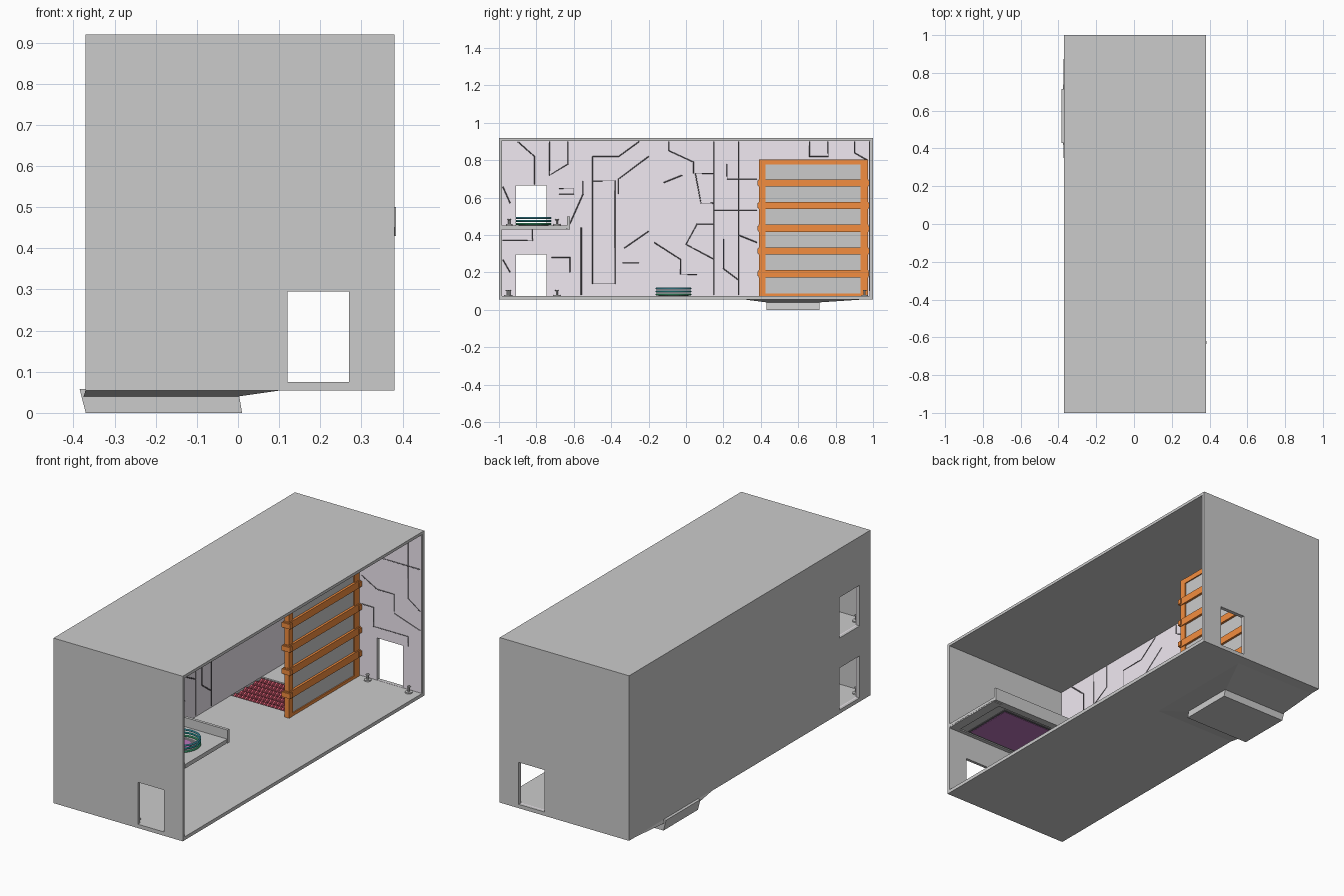
import bpy, bmesh, math
from mathutils import Vector

if "Cube" in bpy.data.objects:
    bpy.data.objects.remove(bpy.data.objects["Cube"])


def mat(name, rgb):
    m = bpy.data.materials.new(name)
    m.diffuse_color = (*rgb, 1)
    m.use_nodes = True
    m.node_tree.nodes["Principled BSDF"].inputs["Base Color"].default_value = m.diffuse_color
    return m


LILAC = mat("lilac", (0.88, 0.82, 0.89))
DARK = mat("dark", (0.16, 0.15, 0.17))
ORANGE = mat("orange", (0.9, 0.27, 0.05))
RED = mat("red", (0.8, 0.13, 0.2))
PURPLE = mat("purple", (0.5, 0.18, 0.5))
TEAL = mat("teal", (0.03, 0.5, 0.5))
GREEN = mat("green", (0.08, 0.65, 0.3))
CYAN = mat("cyan", (0.1, 0.6, 0.75))


def make(name, bm, material=None):
    bmesh.ops.recalc_face_normals(bm, faces=bm.faces)
    me = bpy.data.meshes.new(name)
    bm.to_mesh(me)
    bm.free()
    ob = bpy.data.objects.new(name, me)
    bpy.context.collection.objects.link(ob)
    if material:
        me.materials.append(material)
    return ob


def add_box(bm, x, y, z):
    vs = bmesh.ops.create_cube(bm, size=1)["verts"]
    for v in vs:
        v.co = Vector([(r[0] + r[1]) / 2 + c * (r[1] - r[0]) for c, r in zip(v.co, (x, y, z))])


def box(name, x, y, z, material=None):
    bm = bmesh.new()
    add_box(bm, x, y, z)
    return make(name, bm, material)


def hull(name, lower, upper):
    # convex solid between two rectangles given as (x0, x1, y0, y1, z)
    bm = bmesh.new()
    for x0, x1, y0, y1, z in (lower, upper):
        for p in ((x0, y0), (x1, y0), (x1, y1), (x0, y1)):
            bm.verts.new((*p, z))
    bmesh.ops.convex_hull(bm, input=bm.verts)
    return make(name, bm)


def cutter(name, x, y, z):
    ob = box(name, x, y, z)
    ob.hide_render = True
    ob.display_type = 'WIRE'
    return ob


def cut(ob, *cutters):
    for c in cutters:
        m = ob.modifiers.new("cut", 'BOOLEAN')
        m.operation, m.solver, m.object = 'DIFFERENCE', 'EXACT', c


def torus(name, loc, radius, tube, material, seg=32):
    bpy.ops.mesh.primitive_torus_add(location=loc, major_radius=radius, minor_radius=tube,
                                     major_segments=seg, minor_segments=8)
    ob = bpy.context.object
    ob.name = name
    if material:
        ob.data.materials.append(material)
    bpy.ops.object.shade_smooth_by_angle()


def cylinder(name, loc, radius, depth, material=None, sides=24):
    bpy.ops.mesh.primitive_cylinder_add(location=loc, radius=radius, depth=depth, vertices=sides)
    ob = bpy.context.object
    ob.name = name
    if material:
        ob.data.materials.append(material)


# Cutters for the room, doorways and pit
cavity = cutter("cavity_cutter", (-0.355, 0.5), (-0.985, 0.985), (0.073, 0.905))
end_doors = cutter("end_door_cutter", (0.12, 0.27), (-1.2, 1.2), (0.075, 0.295))
low_door = cutter("low_door_cutter", (-0.5, -0.3), (-0.91, -0.745), (0.075, 0.295))
high_door = cutter("high_door_cutter", (-0.5, -0.3), (-0.91, -0.745), (0.452, 0.665))
pit = cutter("pit_cutter", (-0.354, -0.008), (0.445, 0.7), (0.012, 0.2))

# Room shell, open on the right side
shell = box("room_shell", (-0.37, 0.38), (-1, 1), (0.055, 0.92))
cut(shell, cavity, end_doors, low_door, high_door, pit)

# Pit tray and shallow skirt below the floor
tray = hull("pit_tray", (-0.37, 0.01, 0.43, 0.715, 0.0), (-0.385, 0.0, 0.43, 0.715, 0.058))
skirt = hull("pit_skirt", (-0.375, 0.0, 0.43, 0.715, 0.04), (-0.37, 0.12, 0.3, 0.97, 0.057))
cut(tray, pit)
cut(skirt, pit)

# Lilac wall cladding
side_panel = box("side_wall_cladding", (-0.356, -0.35), (-0.984, 0.984), (0.074, 0.904), LILAC)
cut(side_panel, low_door, high_door)
end_panel = box("end_wall_cladding", (-0.35, 0.378), (0.98, 0.986), (0.074, 0.904), LILAC)
cut(end_panel, end_doors)


def seams(name, lines, place):
    cu = bpy.data.curves.new(name, 'CURVE')
    cu.dimensions = '3D'
    cu.bevel_depth, cu.bevel_resolution = 0.0028, 0
    for line in lines:
        sp = cu.splines.new('POLY')
        sp.points.add(len(line) - 1)
        for p, q in zip(sp.points, line):
            p.co = (*place(*q), 1)
    cu.materials.append(DARK)
    bpy.context.collection.objects.link(bpy.data.objects.new(name, cu))


# Jagged seams in the cladding
seams("side_wall_seams_left", [
    [(-.63, .9), (-.63, .78), (-.73, .72), (-.73, .9)],
    [(-.5, .82), (-.36, .82), (-.25, .9)],
    [(-.5, .69), (-.38, .69), (-.38, .14), (-.5, .14), (-.5, .82)],
    [(-.55, .69), (-.55, .62), (-.63, .44)], [(-.56, .44), (-.56, .08)],
    [(-.2, .82), (-.36, .7), (-.36, .62)], [(-.2, .42), (-.33, .33)],
    [(-.98, .37), (-.82, .37), (-.82, .43)], [(-.9, .9), (-.81, .82), (-.81, .67)],
    [(-.72, .28), (-.62, .28), (-.62, .2)], [(-.68, .65), (-.6, .65), (-.6, .62), (-.68, .62)],
    [(-.98, .27), (-.94, .2)], [(-.98, .66), (-.94, .57)], [(-.34, .25), (-.25, .25)],
], lambda y, z: (-0.35, y, z))
seams("side_wall_seams_right", [
    [(-.09, .9), (-.09, .85), (.04, .79), (.04, .73), (.15, .73)],
    [(.05, .73), (.08, .57), (.15, .57)], [(.15, .9), (.15, .08)], [(.28, .9), (.28, .08)],
    [(.15, .53), (.38, .53)], [(.22, .78), (.22, .7), (.38, .7)],
    [(-.17, .36), (-.03, .27), (-.03, .19), (.06, .19)],
    [(.15, .46), (.06, .46), (.0, .35), (.15, .27)],
    [(.66, .9), (.66, .82), (.76, .82), (.76, .9)], [(.9, .9), (.9, .84), (.97, .8)],
    [(.2, .38), (.2, .22), (.28, .16)], [(.28, .4), (.38, .36)], [(-.12, .68), (-.02, .72)],
], lambda y, z: (-0.35, y, z))
seams("end_wall_seams", [
    [(.0, .8), (.15, .8), (.15, .72), (.37, .72)], [(.3, .9), (.3, .55), (.37, .5)],
    [(.03, .6), (.12, .55), (.22, .55), (.22, .45), (.37, .4)],
    [(.03, .45), (.1, .45), (.1, .35), (.3, .35), (.3, .3)],
    [(-.3, .9), (-.3, .6), (-.15, .5), (-.15, .1)], [(-.35, .4), (-.2, .3)],
], lambda x, z: (x, 0.98, z))

# Orange slatted partition with grey infill
box("partition_infill", (0.004, 0.016), (0.4, 0.96), (0.075, 0.8))
bm = bmesh.new()
for y in ((0.391, 0.424), (0.933, 0.972)):
    add_box(bm, (-0.003, 0.023), y, (0.073, 0.805))
for z in ((0.777, 0.8045), (0.073, 0.088)):
    add_box(bm, (-0.002, 0.022), (0.392, 0.97), z)
make("partition_frame", bm, ORANGE)
bm = bmesh.new()
for i in range(5):
    z = 0.193 + i * 0.1215
    add_box(bm, (-0.008, 0.028), (0.388, 0.976), (z - 0.019, z + 0.019))
    for y in (0.39, 0.966):
        add_box(bm, (-0.014, 0.034), (y - 0.008, y + 0.012), (z - 0.013, z + 0.013))
make("partition_slats", bm, ORANGE)

# Red toothed rollers over the pit
bm = bmesh.new()
for row in range(6):
    y = 0.468 + row * 0.042
    add_box(bm, (-0.352, -0.009), (y - 0.008, y + 0.008), (0.045, 0.061))
    for k in range(16):
        x = -0.34 + k * 0.0213 + (row % 2) * 0.006
        start = len(bm.verts)
        bmesh.ops.create_cone(bm, cap_ends=True, segments=8, radius1=0.022, radius2=0.022, depth=0.009)
        bm.verts.ensure_lookup_table()
        for v in bm.verts[start:]:
            v.co = Vector((x + v.co.z, y + v.co.x, 0.055 + v.co.y))
make("pit_rollers", bm, RED)

# Upper platform with edge rail and underside panel
box("platform", (-0.352, 0.382), (-0.986, -0.62), (0.436, 0.452))
box("platform_rail", (-0.352, 0.384), (-0.635, -0.62), (0.43, 0.5))
bm = bmesh.new()
for x, y in (((0.33, 0.381), (-0.985, -0.64)), ((-0.35, -0.3), (-0.985, -0.64)),
             ((-0.3, 0.33), (-0.985, -0.965)), ((-0.3, 0.33), (-0.66, -0.635))):
    add_box(bm, x, y, (0.43, 0.437))
make("platform_underside_frame", bm)
box("underside_panel_border", (-0.27, 0.28), (-0.96, -0.675), (0.432, 0.437), DARK)
box("underside_panel", (-0.26, 0.27), (-0.95, -0.685), (0.43, 0.437), PURPLE)

# Ring stacks on the platform and on the floor
for name, x, y, z in (("platform", 0.24, -0.815, 0.452), ("floor", -0.2, -0.067, 0.075)):
    cylinder(name + "_ring_base", (x, y, z + 0.001), 0.08, 0.004, DARK)
    cylinder(name + "_ring_core", (x, y, z + 0.004), 0.05, 0.004, PURPLE)
    for i, m in enumerate((GREEN, TEAL, CYAN)):
        torus(f"{name}_ring_{i + 1}", (x, y, z + 0.007 + i * 0.016), 0.091, 0.005, m)

# Small floor fittings on both sides of each doorway
spots = [(-0.325, y, z) for y in (-0.945, -0.69) for z in (0.073, 0.452)]
spots += [(x, s * 0.955, 0.073) for x in (0.083, 0.322) for s in (-1, 1)]
for i, (x, y, z) in enumerate(spots):
    cylinder(f"door_fitting_base_{i + 1}", (x, y, z + 0.003), 0.018, 0.006, sides=12)
    cylinder(f"door_fitting_post_{i + 1}", (x, y, z + 0.016), 0.006, 0.03, sides=8)
    torus(f"door_fitting_collar_{i + 1}", (x, y, z + 0.03), 0.007, 0.003, None, 12)
